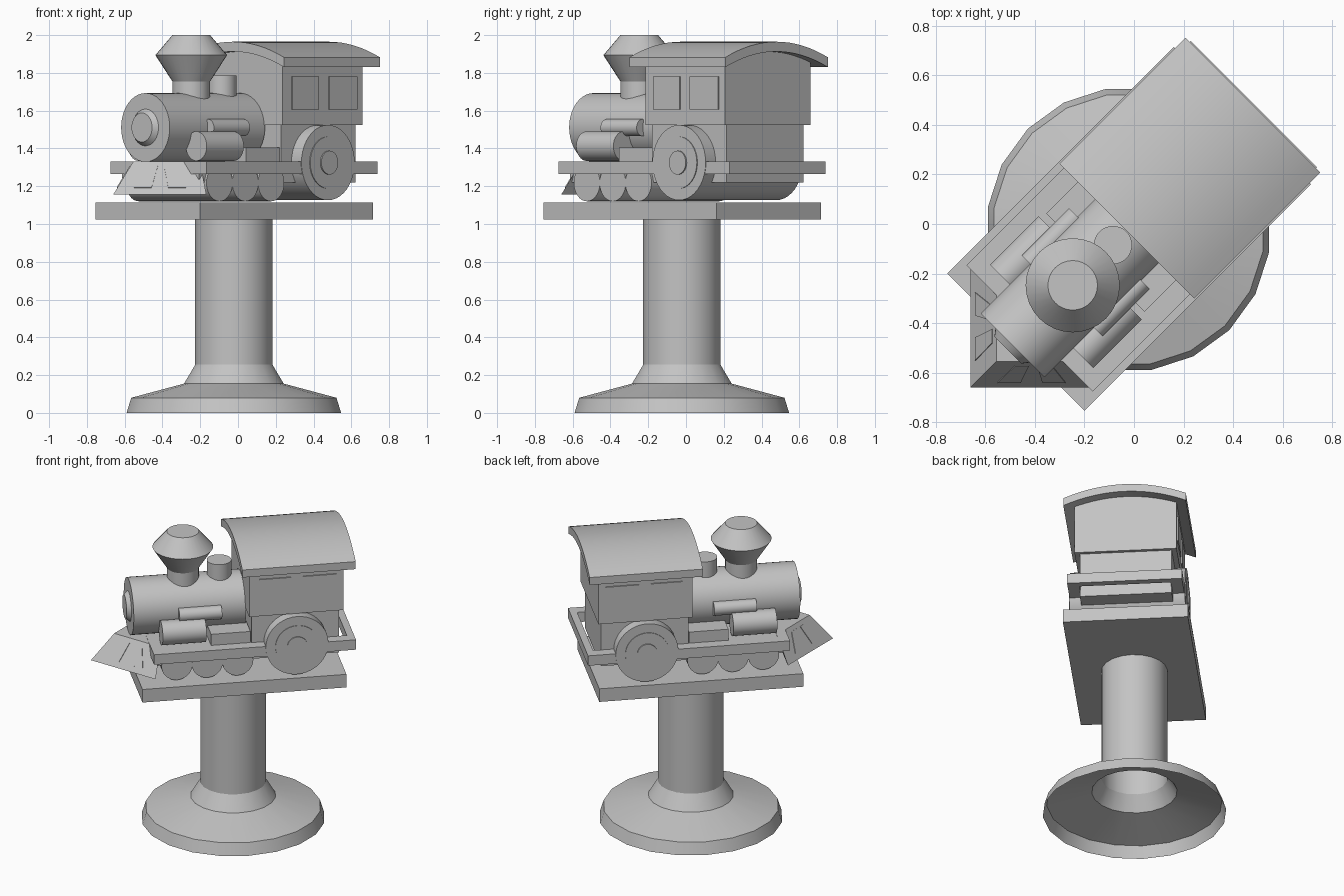
import bpy, bmesh, math
from mathutils import Matrix, Vector

cube = bpy.data.objects.get("Cube")
if cube:
    bpy.data.objects.remove(cube, do_unlink=True)

grey = bpy.data.materials.new("plain_grey")
grey.use_nodes = True
COLOR = (0.55, 0.55, 0.55, 1)
grey.diffuse_color = COLOR
grey.node_tree.nodes["Principled BSDF"].inputs["Base Color"].default_value = COLOR

# The engine is built nose along +X, then turned diagonally on its stand
TURN = Matrix.Rotation(math.radians(225), 4, 'Z')
AXES = {'x': Matrix.Rotation(math.pi / 2, 4, 'Y'),
        'y': Matrix.Rotation(-math.pi / 2, 4, 'X'),
        'z': Matrix.Identity(4)}
SIDES = (("left", 1), ("right", -1))


def finish(name, bm, matrix=TURN):
    bmesh.ops.recalc_face_normals(bm, faces=bm.faces)
    bm.transform(matrix)
    mesh = bpy.data.meshes.new(name)
    bm.to_mesh(mesh)
    bm.free()
    mesh.polygons.foreach_set("use_smooth", [True] * len(mesh.polygons))
    mesh.set_sharp_from_angle(angle=math.radians(30))
    mesh.materials.append(grey)
    ob = bpy.data.objects.new(name, mesh)
    bpy.context.collection.objects.link(ob)
    return ob


def hull(name, points):
    """Convex solid around the points."""
    bm = bmesh.new()
    for p in points:
        bm.verts.new(p)
    bmesh.ops.convex_hull(bm, input=bm.verts)
    bmesh.ops.dissolve_limit(bm, angle_limit=0.01, verts=bm.verts, edges=bm.edges)
    return finish(name, bm)


def box(name, xs, ys, zs):
    return hull(name, [(x, y, z) for x in xs for y in ys for z in zs])


def lathe(name, profile, center=(0, 0, 0), axis='z', n=32, phase=0.0, caps=True, matrix=TURN):
    """Turned part; profile holds (radius, distance along axis)."""
    bm = bmesh.new()
    rings = []
    for r, t in profile:
        angles = [phase + 2 * math.pi * i / n for i in range(n)]
        rings.append([bm.verts.new((r * math.cos(a), r * math.sin(a), t)) for a in angles])
    for low, high in zip(rings, rings[1:]):
        for i in range(n):
            j = (i + 1) % n
            bm.faces.new((low[i], low[j], high[j], high[i]))
    if caps:
        bm.faces.new(rings[0])
        bm.faces.new(rings[-1])
    return finish(name, bm, matrix @ Matrix.Translation(center) @ AXES[axis])


def extrude_x(name, outline, x0, x1):
    """Outline of (y, z) points swept along the engine."""
    bm = bmesh.new()
    face = bm.faces.new([bm.verts.new((x0, y, z)) for y, z in outline])
    moved = bmesh.ops.extrude_face_region(bm, geom=[face])["geom"]
    verts = [v for v in moved if isinstance(v, bmesh.types.BMVert)]
    bmesh.ops.translate(bm, verts=verts, vec=(x1 - x0, 0, 0))
    return finish(name, bm)


def arch(half, top, steps=16):
    """Points of the roof curve from one side to the other."""
    ys = [half * (2 * i / steps - 1) for i in range(steps + 1)]
    return [(y, top - 0.083 * (y / 0.385) ** 2) for y in ys]


# Stand: hollow flared foot with a post, and the platform
lathe("pedestal", [(0.575, 0), (0.55, 0.08), (0.267, 0.155), (0.207, 0.255), (0.207, 1.03)],
      center=(-0.022, -0.022, 0), n=20, phase=math.pi / 20, caps=False,
      matrix=Matrix.Identity(4))
box("platform", (-0.619, 0.675), (-0.392, 0.392), (1.024, 1.114))

# Chassis floor and the frame around it
box("chassis_floor", (-0.59, 0.58), (-0.288, 0.288), (1.22, 1.329))
for side, s in SIDES:
    box(side + "_running_board", (-0.685, 0.596), (s * 0.285, s * 0.36), (1.264, 1.332))
box("rear_bumper", (-0.685, -0.64), (-0.285, 0.285), (1.264, 1.332))
box("front_beam", (0.53, 0.596), (-0.285, 0.285), (1.264, 1.332))

# Wheels run right through the chassis
for i in range(3):
    lathe(f"small_wheels_{i + 1}", [(0.098, -0.302), (0.098, 0.302)],
          (0.44 - 0.193 * i, 0, 1.218), 'y')
lathe("large_wheels", [(0.199, -0.363), (0.199, 0.363)], (-0.311, 0, 1.325), 'y', 40)
for side, s in SIDES:
    for part, r, depth in (("wheel_disc", 0.138, 0.368), ("wheel_hub", 0.063, 0.376)):
        lathe(f"{side}_{part}", [(r, 0.35 * s), (r, depth * s)], (-0.311, 0, 1.325), 'y')

# Boiler with its front door
lathe("boiler", [(0.182, -0.02), (0.182, 0.693)], (0, 0, 1.511), 'x', 40)
lathe("boiler_door", [(0.1, 0.69), (0.077, 0.72)], (0, 0, 1.511), 'x')

# Chimney and steam dome
lathe("chimney", [(0.1, 1.6), (0.1, 1.755), (0.19, 1.894), (0.1, 2.0)], (0.35, 0, 0))
lathe("steam_dome", [(0.077, 1.6), (0.077, 1.785)], (0.12, 0, 0))

# Cylinders, pipes and steps on both sides
for side, s in SIDES:
    lathe(side + "_cylinder", [(0.078, 0.25), (0.078, 0.528)], (0, s * 0.216, 1.412), 'x')
    lathe(side + "_pipe", [(0.045, 0.14), (0.045, 0.41)], (0, s * 0.185, 1.51), 'x')
    box(side + "_step", (-0.03, 0.22), (s * 0.12, s * 0.28), (1.32, 1.406))

# Cab with windows and arched roof
box("cab_base", (-0.59, -0.035), (-0.288, 0.288), (1.22, 1.53))
extrude_x("cab", [(0.32, 1.525), (-0.32, 1.525)] + arch(0.32, 1.918), -0.612, -0.015)
extrude_x("roof", arch(0.384, 1.965) + arch(0.384, 1.913)[::-1], -0.679, 0.04)
for side, s in SIDES:
    for label, xs in (("front", (-0.28, -0.08)), ("rear", (-0.567, -0.356))):
        box(f"{side}_{label}_window", xs, (s * 0.315, s * 0.328), (1.607, 1.78))

# Pointed cowcatcher with two slots on each side
low_tip, high_tip = Vector((0.933, 0, 1.157)), Vector((0.785, 0, 1.33))
wedge = [low_tip, high_tip]
for side, s in SIDES:
    low, high = Vector((0.585, s * 0.348, 1.157)), Vector((0.535, s * 0.25, 1.33))
    wedge += [low, high]
    normal = (low - low_tip).cross(high_tip - low_tip).normalized() * s

    def on_face(u, v):
        return low_tip.lerp(low, u).lerp(high_tip.lerp(high, u), v)

    for i, (a, b, c, d) in enumerate(((0.19, 0.39, 0.39, 0.24), (0.58, 0.78, 0.64, 0.48))):
        quad = [on_face(a, 0.2), on_face(b, 0.2), on_face(c, 0.85), on_face(d, 0.85)]
        hull(f"{side}_cowcatcher_slot_{i + 1}",
             [p + normal * k for p in quad for k in (-0.004, 0.004)])
hull("cowcatcher", wedge)
